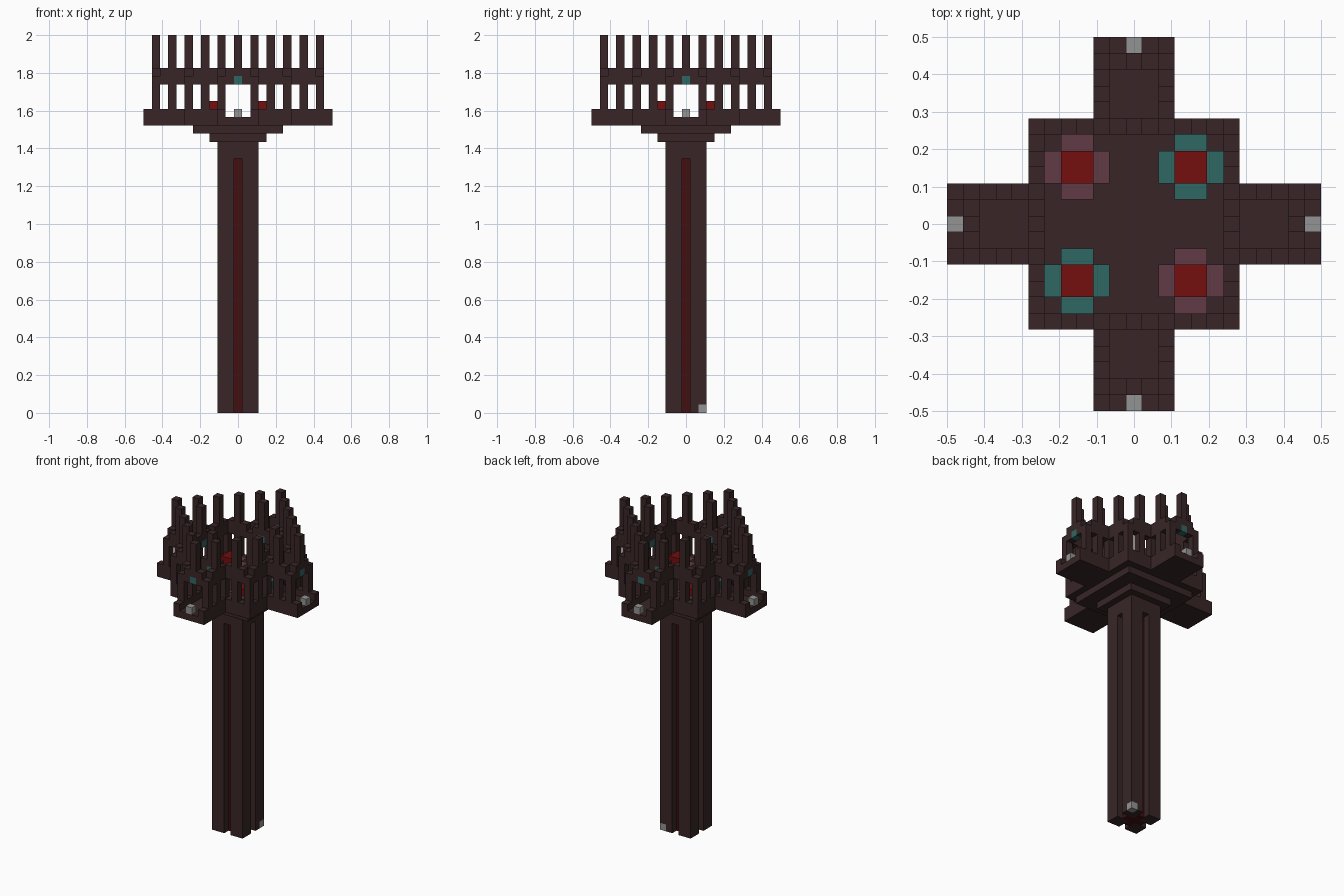
import bpy
import bmesh
from mathutils import Matrix, Vector

if "Cube" in bpy.data.objects:
    bpy.data.objects.remove(bpy.data.objects["Cube"], do_unlink=True)

U = 2 / 46  # edge length of one building block


def linear(c):
    c /= 255
    return c / 12.92 if c <= 0.04045 else ((c + 0.055) / 1.055) ** 2.4


def material(name, r, g, b):
    m = bpy.data.materials.new(name)
    colour = (linear(r), linear(g), linear(b), 1)
    m.diffuse_color = colour
    m.use_nodes = True
    bsdf = next(n for n in m.node_tree.nodes if n.type == "BSDF_PRINCIPLED")
    bsdf.inputs["Base Color"].default_value = colour
    return m


BRICK = material("dark_brick", 56, 37, 38)
RED = material("red", 115, 14, 14)
DEEP_RED = material("deep_red", 68, 14, 16)
TEAL = material("teal", 47, 103, 99)
MAUVE = material("mauve", 97, 59, 70)
GREY = material("pale_grey", 148, 148, 148)


def box(x0, x1, y0, y1, z0, z1):
    """Block range with inclusive x and y cells, and z from z0 up to z1."""
    return (x0 - .5, x1 + .5, y0 - .5, y1 + .5, z0, z1)


def cell(x, y, z0, z1):
    return box(x, x, y, y, z0, z1)


def square(r, z0, z1):
    return box(-r, r, -r, r, z0, z1)


def build(name, mat, boxes):
    bm = bmesh.new()
    for x0, x1, y0, y1, z0, z1 in boxes:
        centre = Vector((x0 + x1, y0 + y1, z0 + z1)) * U / 2
        size = Vector((x1 - x0, y1 - y0, z1 - z0)) * U
        bmesh.ops.create_cube(bm, size=1, matrix=Matrix.Translation(centre)
                              @ Matrix.Diagonal(size).to_4x4())
    mesh = bpy.data.meshes.new(name)
    bm.to_mesh(mesh)
    bm.free()
    mesh.materials.append(mat)
    ob = bpy.data.objects.new(name, mesh)
    bpy.context.collection.objects.link(ob)


# Column: four corner piers around a recessed red core
GROOVE_TOP, COLLAR, FLOOR, RIM = 31, 33, 35, 36
piers = [box(-2, -1, -2, -1, 0, GROOVE_TOP), box(1, 2, -2, -1, 0, GROOVE_TOP),
         box(-2, -1, 1, 2, 0, GROOVE_TOP), box(1, 2, 1, 2, 1, GROOVE_TOP),
         box(1, 1, 1, 2, 0, 1), cell(2, 1, 0, 1)]
build("column_piers", BRICK, piers)
build("column_core", DEEP_RED, [box(-1, 1, 0, 0, 0, GROOVE_TOP),
                                cell(0, 1, 0, GROOVE_TOP), cell(0, -1, 0, GROOVE_TOP)])
build("base_marker", GREY, [cell(2, 2, 0, 1)])
build("column_top", BRICK, [square(2, GROOVE_TOP, COLLAR)])

# Stepped support and cross-shaped floor
build("support_steps", BRICK, [square(3, COLLAR, COLLAR + 1), square(5, COLLAR + 1, FLOOR)])
build("platform_floor", BRICK, [square(6, FLOOR, RIM),
                                box(7, 11, -2, 2, FLOOR, RIM), box(-11, -7, -2, 2, FLOOR, RIM),
                                box(-2, 2, 7, 11, FLOOR, RIM), box(-2, 2, -11, -7, FLOOR, RIM)])

# Sort the cells of the wall line into rim, posts, rails and lamps
rim, low_posts, tall_posts, rails, lamps = [], [], [], [], []
for x in range(-11, 12):
    for y in range(-11, 12):
        far, near = max(abs(x), abs(y)), min(abs(x), abs(y))
        on_ring = far == 6
        on_arm_side = near == 2 and far > 6
        on_arm_end = far == 10 and near <= 2
        if not (on_ring or on_arm_side or on_arm_end):
            continue
        gateway = near <= 1
        if not gateway:
            rim.append(cell(x, y, RIM, 37))
        if far == 11:
            continue
        if x % 2 or y % 2:
            rails.append(cell(x, y, 40, 42))
        elif (x + y) % 4 == 0:
            low_posts.append(cell(x, y, 37, 41))
        elif gateway:
            lamps.append(cell(x, y, 40, 41))
            tall_posts.append(cell(x, y, 41, 46))
        else:
            tall_posts.append(cell(x, y, 37, 46))

build("platform_rim", BRICK, rim)
build("low_posts", BRICK, low_posts)
build("tall_posts", BRICK, tall_posts)
build("rail_blocks", BRICK, rails)
build("gateway_lamps", TEAL, lamps)

# Pale blocks at the end of each arm
build("arm_end_blocks", GREY, [cell(x, y, RIM, 37)
                               for x, y in ((11, 0), (-11, 0), (0, 11), (0, -11))])

# Four red blocks with coloured skirts on the floor
for sx, sy, side in ((1, 1, "back_left"), (-1, 1, "back_right"),
                     (1, -1, "front_left"), (-1, -1, "front_right")):
    x, y = (3 if sx > 0 else -4), (3 if sy > 0 else -4)
    build("red_block_" + side, RED, [box(x, x + 1, y, y + 1, RIM, 38)])
    build("skirt_" + side, TEAL if sx == sy else MAUVE,
          [box(x - 1, x - 1, y, y + 1, RIM, 37), box(x + 2, x + 2, y, y + 1, RIM, 37),
           box(x, x + 1, y - 1, y - 1, RIM, 37), box(x, x + 1, y + 2, y + 2, RIM, 37)])
